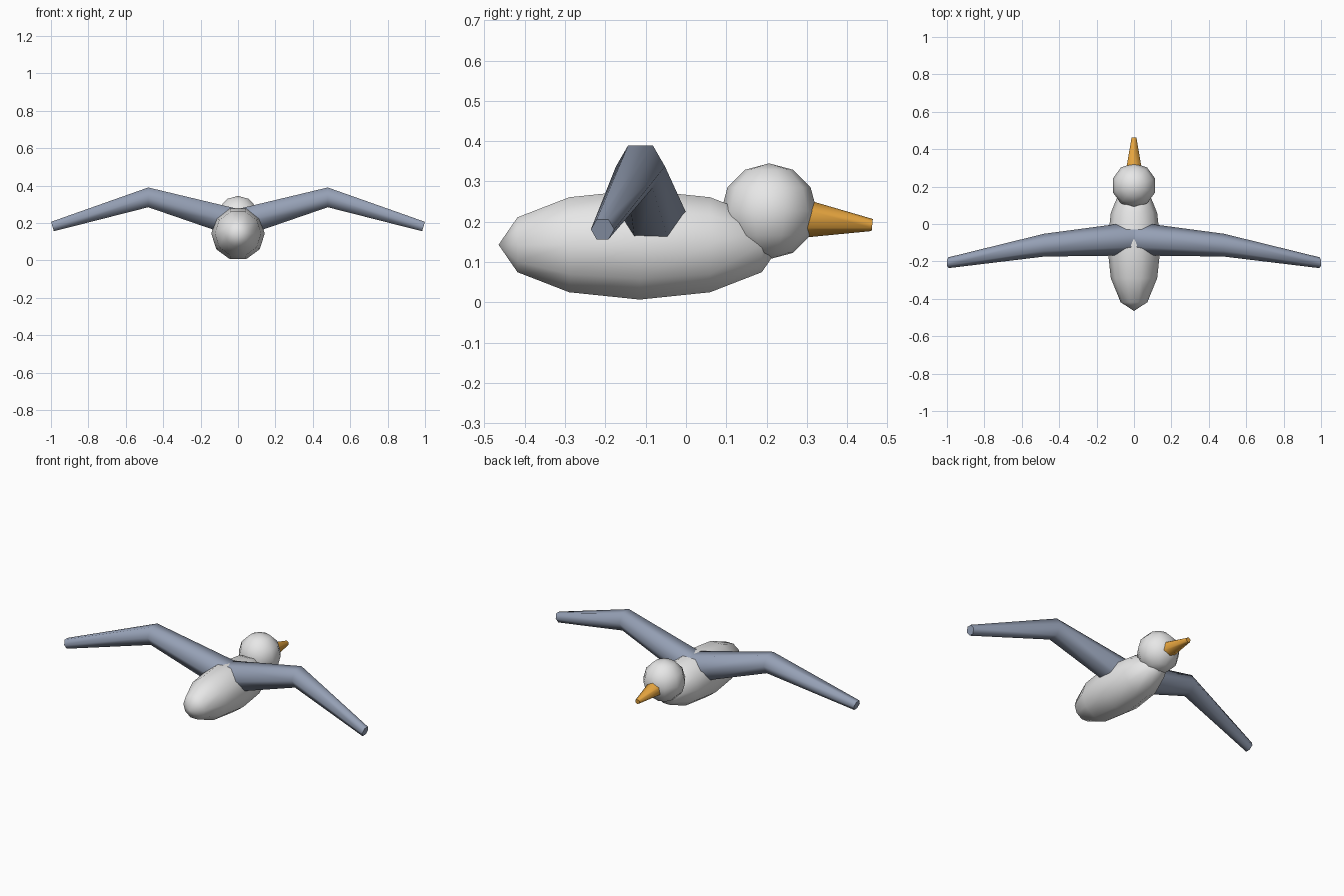
import bpy, bmesh, math
from mathutils import Matrix, Vector

cube = bpy.data.objects.get("Cube")
if cube:
    bpy.data.objects.remove(cube, do_unlink=True)


def material(name, rgb):
    m = bpy.data.materials.new(name)
    m.use_nodes = True
    color = (*rgb, 1)
    m.diffuse_color = color
    m.node_tree.nodes["Principled BSDF"].inputs["Base Color"].default_value = color
    return m


white = material("off_white", (0.8, 0.8, 0.8))
slate = material("slate_blue", (0.30, 0.35, 0.46))
orange = material("beak_orange", (0.8, 0.38, 0.05))


def finish(name, bm, mat):
    """Turn a bmesh into a smooth-shaded object, keeping end caps sharp."""
    bmesh.ops.recalc_face_normals(bm, faces=bm.faces)
    mesh = bpy.data.meshes.new(name)
    bm.to_mesh(mesh)
    bm.free()
    mesh.materials.append(mat)
    ob = bpy.data.objects.new(name, mesh)
    bpy.context.collection.objects.link(ob)
    bpy.ops.object.select_all(action="DESELECT")
    ob.select_set(True)
    bpy.context.view_layer.objects.active = ob
    bpy.ops.object.shade_smooth_by_angle(angle=math.radians(65))
    return ob


def ball(name, matrix, mat):
    bm = bmesh.new()
    bmesh.ops.create_uvsphere(bm, u_segments=10, v_segments=6, radius=1, matrix=matrix)
    finish(name, bm, mat)


def loft(name, sections, u, v, mat):
    """Skin hexagons given as (centre, radius, lean); u points at a corner."""
    bm = bmesh.new()
    rings = []
    for centre, radius, lean in sections:
        ring = []
        for i in range(6):
            a = i * math.pi / 3
            axis_v = Vector(v) + Vector(lean)
            ring.append(bm.verts.new(Vector(centre) + radius
                        * (math.cos(a) * Vector(u) + math.sin(a) * axis_v)))
        rings.append(ring)
    for r, s in zip(rings, rings[1:]):
        for i in range(6):
            j = (i + 1) % 6
            bm.faces.new((r[i], r[j], s[j], s[i]))
    bm.faces.new(rings[0])
    bm.faces.new(rings[-1])
    finish(name, bm, mat)


# Body: long ellipsoid with its poles at tail and chest, one corner on top
ball("body", Matrix.Translation((0, -0.115, 0.143))
     @ Matrix.Diagonal((0.143, 0.35, 0.143, 1))
     @ Matrix.Rotation(math.pi / 2, 4, "X")
     @ Matrix.Rotation(math.pi / 2, 4, "Z"), white)

# Head
ball("head", Matrix.Translation((0, 0.206, 0.226)) @ Matrix.Scale(0.119, 4), white)

# Beak: tapered and pointing slightly down
loft("beak", [((0, 0.28, 0.209), 0.05, (0, 0, 0)),
              ((0, 0.462, 0.192), 0.015, (0, 0, 0))],
     (0, 0.1, 1), (1, 0, 0), orange)

# Wings: root, raised elbow, and a slanted drooping tip
for side, label in ((1, "left"), (-1, "right")):
    loft(label + "_wing",
         [((0, -0.078, 0.197), 0.09, (0, 0, 0)),
          ((side * 0.48, -0.113, 0.337), 0.061, (0, 0, 0)),
          ((side * 0.992, -0.207, 0.181), 0.029, (side * 0.3, 0, 0))],
         (0, 1, 0), (0, 0, 1), slate)
